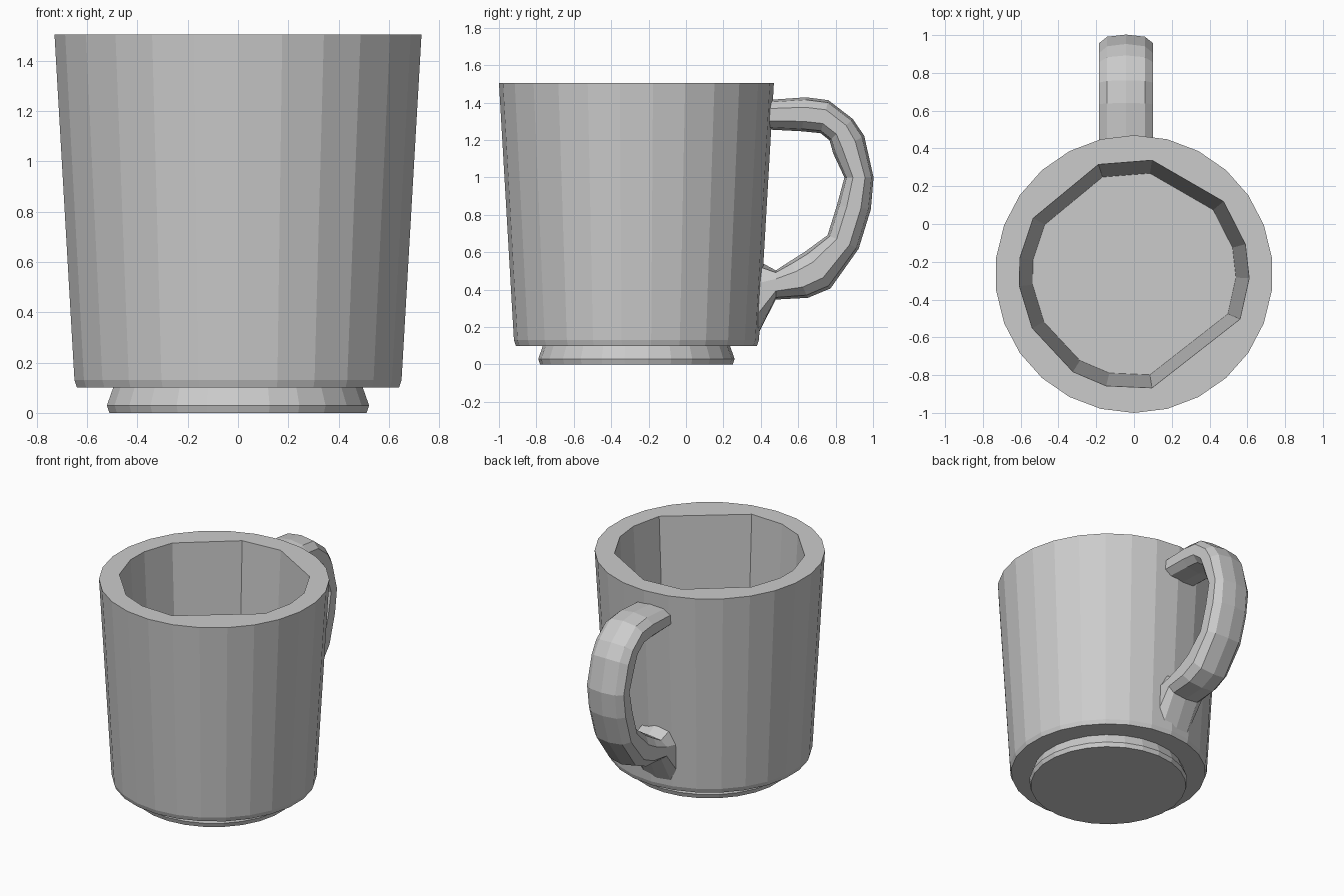
import bpy
import bmesh
import math
from mathutils import Vector

default_cube = bpy.data.objects.get("Cube")
if default_cube:
    bpy.data.objects.remove(default_cube, do_unlink=True)

CENTRE_Y = -0.265
HANDLE_X = -0.042


def make_material(name, value):
    material = bpy.data.materials.new(name)
    material.use_nodes = True
    colour = (value, value, value, 1.0)
    material.diffuse_color = colour
    material.node_tree.nodes["Principled BSDF"].inputs["Base Color"].default_value = colour
    return material


clay = make_material("grey clay", 0.6)


def add_ring(bm, points):
    return [bm.verts.new(point) for point in points]


def join_rings(bm, rings):
    for lower, upper in zip(rings, rings[1:]):
        count = len(lower)
        for i in range(count):
            j = (i + 1) % count
            bm.faces.new((lower[i], lower[j], upper[j], upper[i]))


def finish(bm, name):
    bmesh.ops.recalc_face_normals(bm, faces=bm.faces[:])
    mesh = bpy.data.meshes.new(name)
    bm.to_mesh(mesh)
    bm.free()
    mesh.materials.append(clay)
    part = bpy.data.objects.new(name, mesh)
    bpy.context.collection.objects.link(part)
    return part


def circle(radius, height, angles):
    return [Vector((radius * math.cos(a), CENTRE_Y + radius * math.sin(a), height))
            for a in angles]


def loop_edges(bm, ring):
    return [bm.edges.get((a, b)) for a, b in zip(ring, ring[1:] + ring[:1])]


# Cup: fine outer wall, coarse uneven cavity, flat rim between them
def build_cup():
    bm = bmesh.new()
    sides = 26
    outer_angles = [math.tau * (i + 0.5) / sides for i in range(sides)]
    outer_profile = [(0.515, 0), (0.525, 0.03), (0.5, 0.1), (0.645, 0.1),
                     (0.655, 0.13), (0.735, 1.505)]
    outer = [add_ring(bm, circle(r, z, outer_angles)) for r, z in outer_profile]
    join_rings(bm, outer)
    bm.faces.new(outer[0])

    cavity_angles = [math.radians(d) for d in
                     (-2, 15, 39, 81, 108, 151, 172, 186, 208, 238, 256, 279, 337)]
    cavity = [add_ring(bm, circle(r, z, cavity_angles))
              for r, z in ((0.54, 0.2), (0.61, 1.505))]
    join_rings(bm, cavity)
    bm.faces.new(cavity[0])

    rim = loop_edges(bm, outer[-1]) + loop_edges(bm, cavity[-1])
    bmesh.ops.triangle_fill(bm, edges=rim, use_beauty=True)
    return finish(bm, "mug_cup")


# Handle: rounded box sections swept between an outer and an inner edge
def build_handle():
    bm = bmesh.new()
    edges = [((0.42, 1.41), (0.42, 1.26)),
             ((0.64, 1.425), (0.62, 1.25)),
             ((0.76, 1.41), (0.72, 1.24)),
             ((0.89, 1.31), (0.77, 1.2)),
             ((0.95, 1.22), (0.79, 1.13)),
             ((1.0, 1.0), (0.85, 1.0)),
             ((0.985, 0.83), (0.81, 0.85)),
             ((0.92, 0.62), (0.76, 0.69)),
             ((0.77, 0.41), (0.64, 0.6)),
             ((0.65, 0.36), (0.56, 0.55)),
             ((0.48, 0.35), (0.48, 0.5)),
             ((0.37, 0.14), (0.38, 0.55))]
    sides = 10
    half_width = 0.143

    def soften(value):
        return math.copysign(abs(value) ** 0.75, value)

    rings = []
    for outside, inside in edges:
        outside, inside = Vector((0, *outside)), Vector((0, *inside))
        middle = (outside + inside) / 2
        reach = (outside - inside) / 2
        points = []
        for i in range(sides):
            angle = math.tau * (i + 0.5) / sides
            across = soften(math.sin(angle)) / soften(math.cos(math.pi / sides))
            side = soften(math.cos(angle)) / soften(math.cos(math.pi / sides))
            points.append(middle + reach * across + Vector((HANDLE_X + half_width * side, 0, 0)))
        rings.append(add_ring(bm, points))
    join_rings(bm, rings)
    bm.faces.new(rings[0])
    bm.faces.new(rings[-1])
    return finish(bm, "mug_handle")


build_cup()
build_handle()
